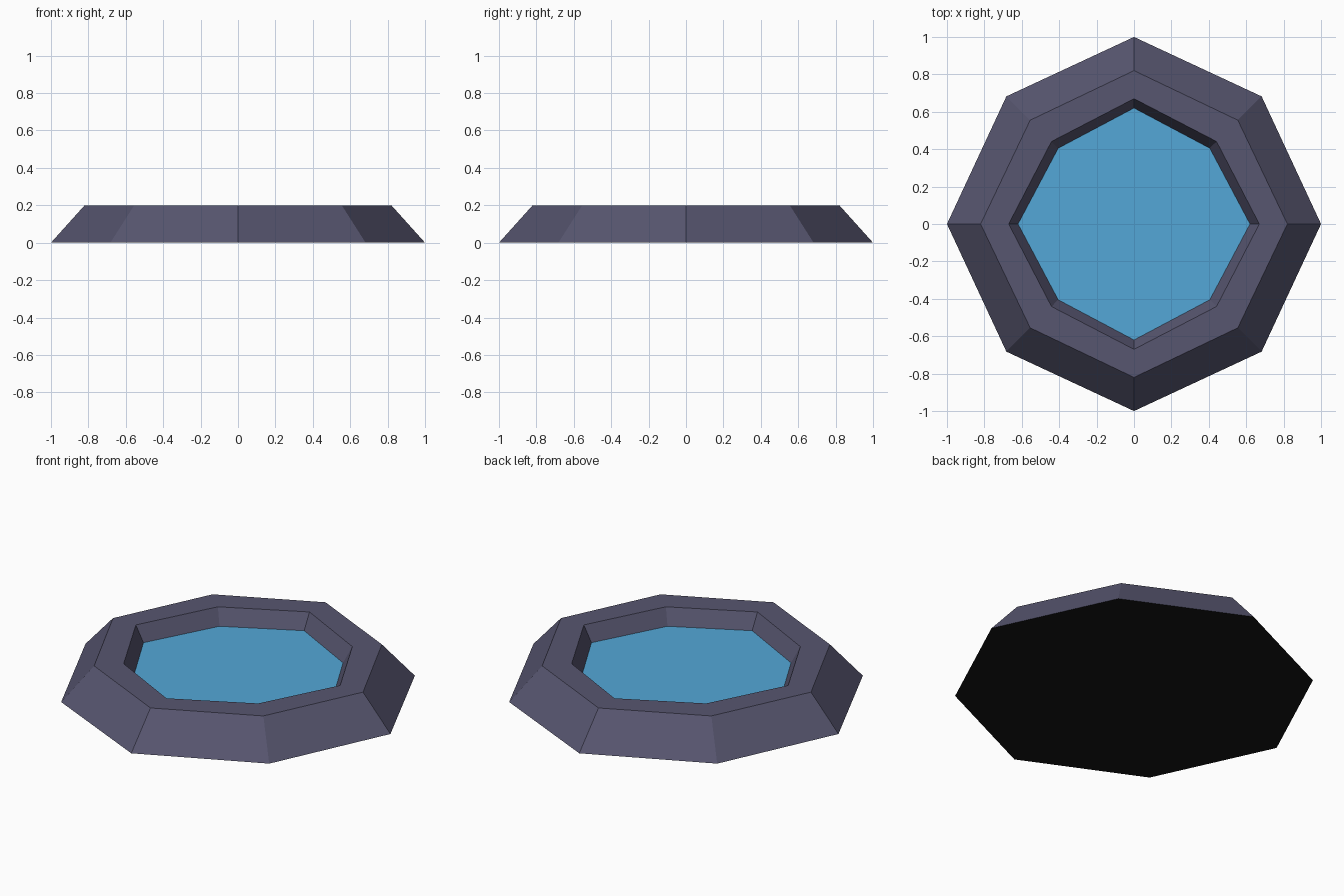
import bpy
import bmesh
from math import sin, cos, pi

cube = bpy.data.objects.get("Cube")
if cube:
    bpy.data.objects.remove(cube, do_unlink=True)


def material(name, color):
    mat = bpy.data.materials.new(name)
    mat.use_nodes = True
    mat.diffuse_color = (*color, 1)
    shader = next(n for n in mat.node_tree.nodes if n.type == "BSDF_PRINCIPLED")
    shader.inputs["Base Color"].default_value = (*color, 1)
    return mat


stone = material("slate stone", (0.095, 0.092, 0.16))
water_blue = material("water blue", (0.088, 0.39, 0.68))
underside_black = material("underside black", (0.008, 0.008, 0.008))

SIDES = 8


def octagon(bm, axis_radius, diagonal_radius, z):
    """Ring whose corners alternate between axis and diagonal radii."""
    ring = []
    for i in range(SIDES):
        r = diagonal_radius if i % 2 else axis_radius
        a = 2 * pi * i / SIDES
        ring.append(bm.verts.new((r * cos(a), r * sin(a), z)))
    return ring


def finish(bm, name, materials):
    mesh = bpy.data.meshes.new(name)
    bm.to_mesh(mesh)
    bm.free()
    for mat in materials:
        mesh.materials.append(mat)
    obj = bpy.data.objects.new(name, mesh)
    bpy.context.collection.objects.link(obj)
    return obj


# Stone basin: sloped outside, flat rim, sloped inside wall
WATER_LEVEL = 0.108
profile = [(1.0, 0.965, 0), (0.82, 0.785, 0.2),
           (0.67, 0.624, 0.2), (0.62, 0.573, WATER_LEVEL)]
bm = bmesh.new()
rings = [octagon(bm, *p) for p in profile]
for low, high in zip(rings, rings[1:]):
    for i in range(SIDES):
        j = (i + 1) % SIDES
        bm.faces.new((low[i], low[j], high[j], high[i]))

# Dark underside closing the basin
underside = bm.faces.new(list(reversed(rings[0])))
underside.material_index = 1
finish(bm, "stone_basin", [stone, underside_black])

# Water surface
bm = bmesh.new()
bm.faces.new(octagon(bm, *profile[-1]))
finish(bm, "water_surface", [water_blue])
